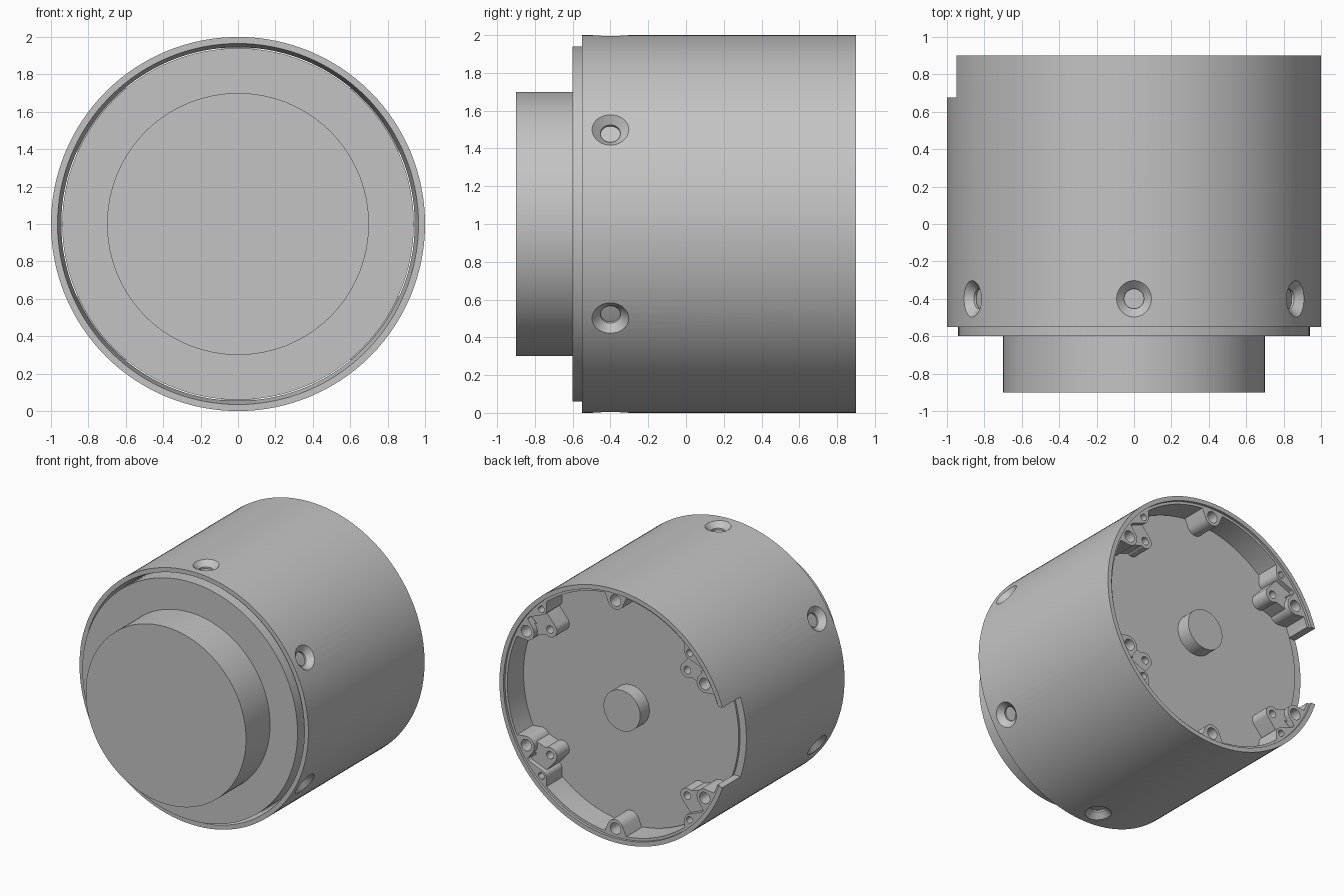
import bpy, bmesh
from math import cos, sin, radians, pi
from mathutils import Vector, Matrix

if "Cube" in bpy.data.objects:
    bpy.data.objects.remove(bpy.data.objects["Cube"])

metal = bpy.data.materials.new("grey metal")
metal.use_nodes = True
GREY = (0.55, 0.55, 0.55, 1)
metal.diffuse_color = GREY
metal.node_tree.nodes["Principled BSDF"].inputs["Base Color"].default_value = GREY

AXIS = Matrix.Translation((0, 0, 1))      # the model's axis runs along y at z = 1


def polar(radius, degrees, y=0.0):
    a = radians(degrees)
    return Vector((radius * cos(a), y, radius * sin(a)))


def make_object(name, bm):
    bmesh.ops.recalc_face_normals(bm, faces=bm.faces)
    mesh = bpy.data.meshes.new(name)
    bm.to_mesh(mesh)
    bm.free()
    mesh.materials.append(metal)
    ob = bpy.data.objects.new(name, mesh)
    bpy.context.collection.objects.link(ob)
    return ob


def lathe(bm, profile, steps, matrix=AXIS, closed=False):
    """Turn (radius, y) points around y, then place them with the matrix."""
    part = bmesh.new()
    verts = [part.verts.new((r, y, 0)) for r, y in profile]
    pairs = list(zip(verts, verts[1:]))
    if closed:
        pairs.append((verts[-1], verts[0]))
    edges = [part.edges.new(p) for p in pairs]
    bmesh.ops.spin(part, geom=verts + edges, cent=(0, 0, 0), axis=(0, 1, 0),
                   angle=2 * pi, steps=steps)
    bmesh.ops.remove_doubles(part, verts=part.verts, dist=0.00001)
    bmesh.ops.recalc_face_normals(part, faces=part.faces)
    part.transform(matrix)
    temp = bpy.data.meshes.new("temp")
    part.to_mesh(temp)
    part.free()
    bm.from_mesh(temp)
    bpy.data.meshes.remove(temp)


def hull_prism(name, points, y0, y1):
    """Extrude the outline around the points from y0 to y1."""
    bm = bmesh.new()
    for p in points:
        for y in (y0, y1):
            bm.verts.new(AXIS @ Vector((p.x, y, p.z)))
    res = bmesh.ops.convex_hull(bm, input=bm.verts)
    inner = [g for g in res["geom_interior"] if isinstance(g, bmesh.types.BMVert)]
    bmesh.ops.delete(bm, geom=inner, context="VERTS")
    bmesh.ops.dissolve_limit(bm, angle_limit=0.01, verts=bm.verts, edges=bm.edges)
    return make_object(name, bm)


def ring(center, radius, count=40):
    return [center + polar(radius, 360 * i / count) for i in range(count)]


def cut(ob, cutter):
    mod = ob.modifiers.new("cut", "BOOLEAN")
    mod.object = cutter
    mod.operation = "DIFFERENCE"
    mod.solver = "EXACT"
    deps = bpy.context.evaluated_depsgraph_get()
    mesh = bpy.data.meshes.new_from_object(ob.evaluated_get(deps))
    ob.modifiers.clear()
    ob.data = mesh


# Inner body: front snout, front disc, rear floor and shaft
bm = bmesh.new()
lathe(bm, [(0, -0.9), (0.7, -0.9), (0.7, -0.6), (0.94, -0.6), (0.94, 0.685),
           (0.16, 0.685), (0.16, 0.8), (0, 0.8)], 128)
body = make_object("inner_body", bm)

# Outer shell with tapered front mouth and stepped rear rim
bm = bmesh.new()
lathe(bm, [(1, -0.55), (1, 0.9), (0.965, 0.9), (0.965, 0.88), (0.945, 0.88),
           (0.945, -0.47), (0.965, -0.55)], 128, closed=True)
shell = make_object("outer_shell", bm)

# Countersunk screw holes and the rear side notch
bm = bmesh.new()
for k in range(6):
    spot = polar(1, 30 + 60 * k, -0.4)
    aim = polar(1, 30 + 60 * k).to_track_quat("Y", "Z").to_matrix().to_4x4()
    lathe(bm, [(0, -0.08), (0.053, -0.08), (0.053, -0.042), (0.143, 0.043), (0, 0.043)],
          48, AXIS @ Matrix.Translation(spot) @ aim)
bmesh.ops.create_cube(bm, size=1, matrix=Matrix.Translation((-1, 0.875, 1))
                      @ Matrix.Diagonal((0.3, 0.4, 0.63, 1)))
cutter = make_object("shell_cutter", bm)
cutter.hide_render = True
cut(shell, cutter)
bpy.data.objects.remove(cutter)

# Rear bosses: six main ones, four clusters with two small extra holes
bosses, holes = [], []
BASE, TOP, LOW = 0.6, 0.88, 0.84
for k in range(6):
    a = 30 + 60 * k
    spot = polar(0.9, a)
    side = polar(1, a + 90)
    flare = [polar(0.955, a) + side * s for s in (-0.1, 0.1)]
    bosses.append(hull_prism("main_boss", ring(spot, 0.07) + flare, BASE, TOP))
    holes.append((spot, 0.045))

for sx in (1, -1):
    for sz in (1, -1):
        flip = Matrix.Diagonal((sx, 1, sz))
        main, rim, inner = (flip @ polar(r, a) for r, a in
                            ((0.9, 30), (0.925, 45.5), (0.778, 39.6)))
        bosses.append(hull_prism("rim_boss", ring(rim, 0.045) +
                                 [flip @ polar(0.955, a) for a in (36, 51)], BASE, TOP))
        bosses.append(hull_prism("inner_boss", ring(inner, 0.06) +
                                 [flip @ polar(0.95, a) for a in (36, 45)], BASE, LOW))
        bosses.append(hull_prism("boss_web", ring(inner, 0.035) + ring(main, 0.05),
                                 BASE, LOW))
        holes += [(rim, 0.027), (inner, 0.03)]

bm = bmesh.new()
for spot, radius in holes:
    lathe(bm, [(0, 0.72), (radius, 0.72), (radius, 1), (0, 1)], 32,
          AXIS @ Matrix.Translation(spot))
cutter = make_object("boss_cutter", bm)
cutter.hide_render = True
for boss in bosses:
    cut(boss, cutter)
bpy.data.objects.remove(cutter)

# Smooth curved walls, keep edges crisp
bpy.ops.object.select_all(action="DESELECT")
for ob in [body, shell] + bosses:
    ob.select_set(True)
bpy.context.view_layer.objects.active = shell
bpy.ops.object.shade_smooth_by_angle(angle=radians(16))
